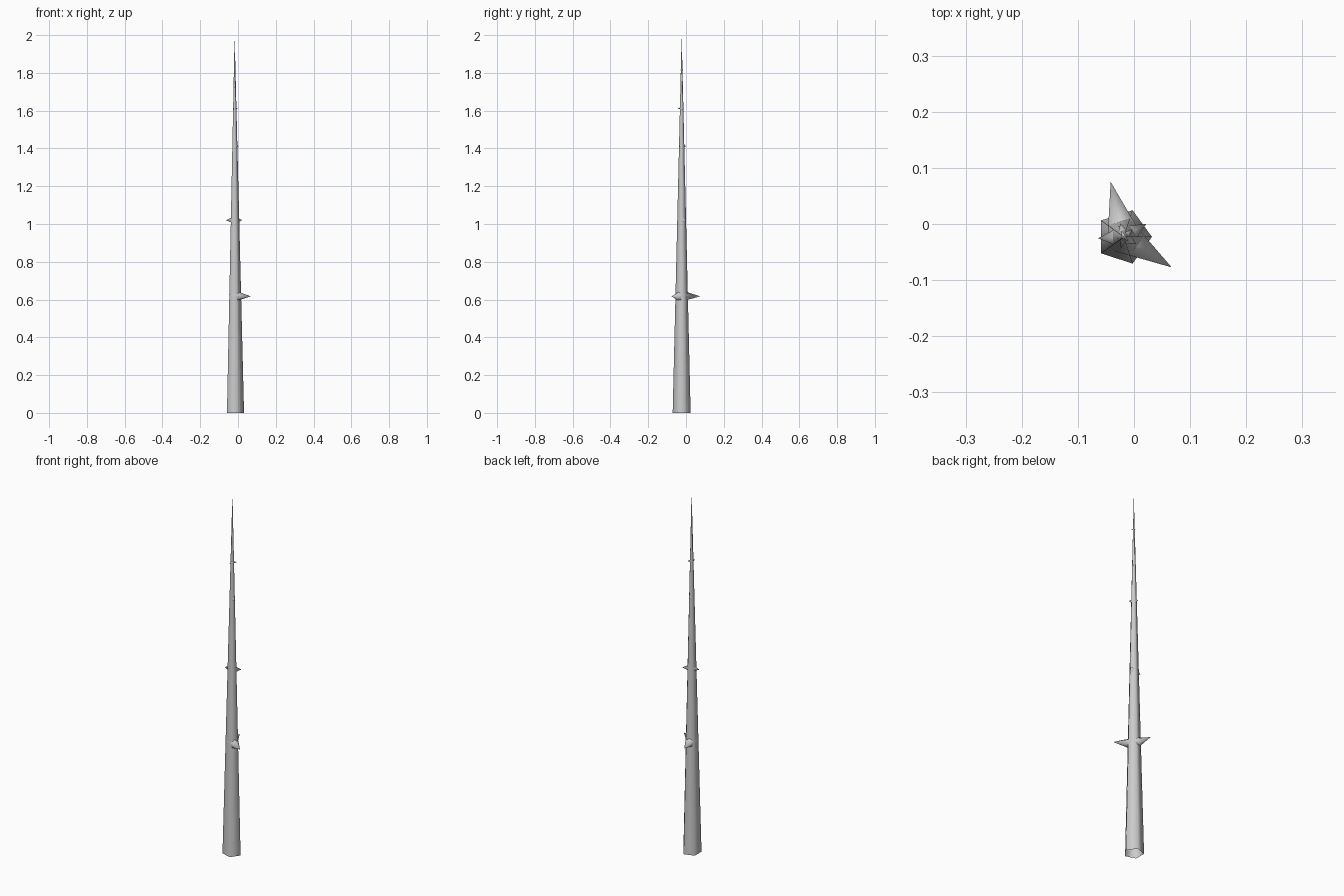
import bpy
from math import cos, sin, radians, pi
from mathutils import Vector

if "Cube" in bpy.data.objects:
    bpy.data.objects.remove(bpy.data.objects["Cube"])

AX, AY = -0.018, -0.023   # stem axis
BASE_R, HEIGHT, SIDES = 0.05, 2.0, 5


def radius_at(z):
    return BASE_R * (1 - z / HEIGHT)


def smooth_mesh(name, verts, faces):
    me = bpy.data.meshes.new(name)
    me.from_pydata(verts, [], faces)
    ob = bpy.data.objects.new(name, me)
    bpy.context.collection.objects.link(ob)
    for p in me.polygons:
        p.use_smooth = True
    return ob


# Stem: five-sided tapering tube, ringed at each joint, ending in a point
levels = [0, 0.2, 0.4, 0.6, 0.8, 1.0, 1.2, 1.4, 1.6, 1.8]
verts, faces = [], []
for z in levels:
    for i in range(SIDES):
        a = 2 * pi * i / SIDES
        r = radius_at(z)
        verts.append((AX + r * cos(a), AY + r * sin(a), z))
verts.append((AX, AY, HEIGHT))
for k in range(len(levels) - 1):
    for i in range(SIDES):
        j = (i + 1) % SIDES
        a, b = k * SIDES, (k + 1) * SIDES
        faces.append((a + i, a + j, b + j, b + i))
last = (len(levels) - 1) * SIDES
for i in range(SIDES):
    faces.append((last + i, last + (i + 1) % SIDES, len(verts) - 1))
smooth_mesh("stem", verts, faces)


# Thorn: five-sided cone growing sideways from the stem axis
def thorn(name, z, heading, length):
    a = radians(heading)
    out = Vector((cos(a), sin(a), 0))
    side = Vector((-sin(a), cos(a), 0))
    up = Vector((0, 0, 1))
    root = Vector((AX, AY, z))
    r = radius_at(z) * 0.92
    vs = [root + side * (r * cos(2 * pi * i / SIDES + pi / 2))
          + up * (r * sin(2 * pi * i / SIDES + pi / 2)) for i in range(SIDES)]
    vs.append(root + out * length)
    smooth_mesh(name, vs, [(i, (i + 1) % SIDES, SIDES) for i in range(SIDES)])


# Pairs of thorns: height, length, two headings
for n, (z, length, headings) in enumerate([
        (0.617, 0.101, (103.5, -32.5)),
        (1.02, 0.046, (183, 30)),
        (1.412, 0.025, (-30, 105)),
        (1.612, 0.021, (255, 40)),
        (1.815, 0.012, (-45, 110))]):
    for m, h in enumerate(headings):
        thorn(f"thorn_{n + 1}_{'ab'[m]}", z, h, length)
